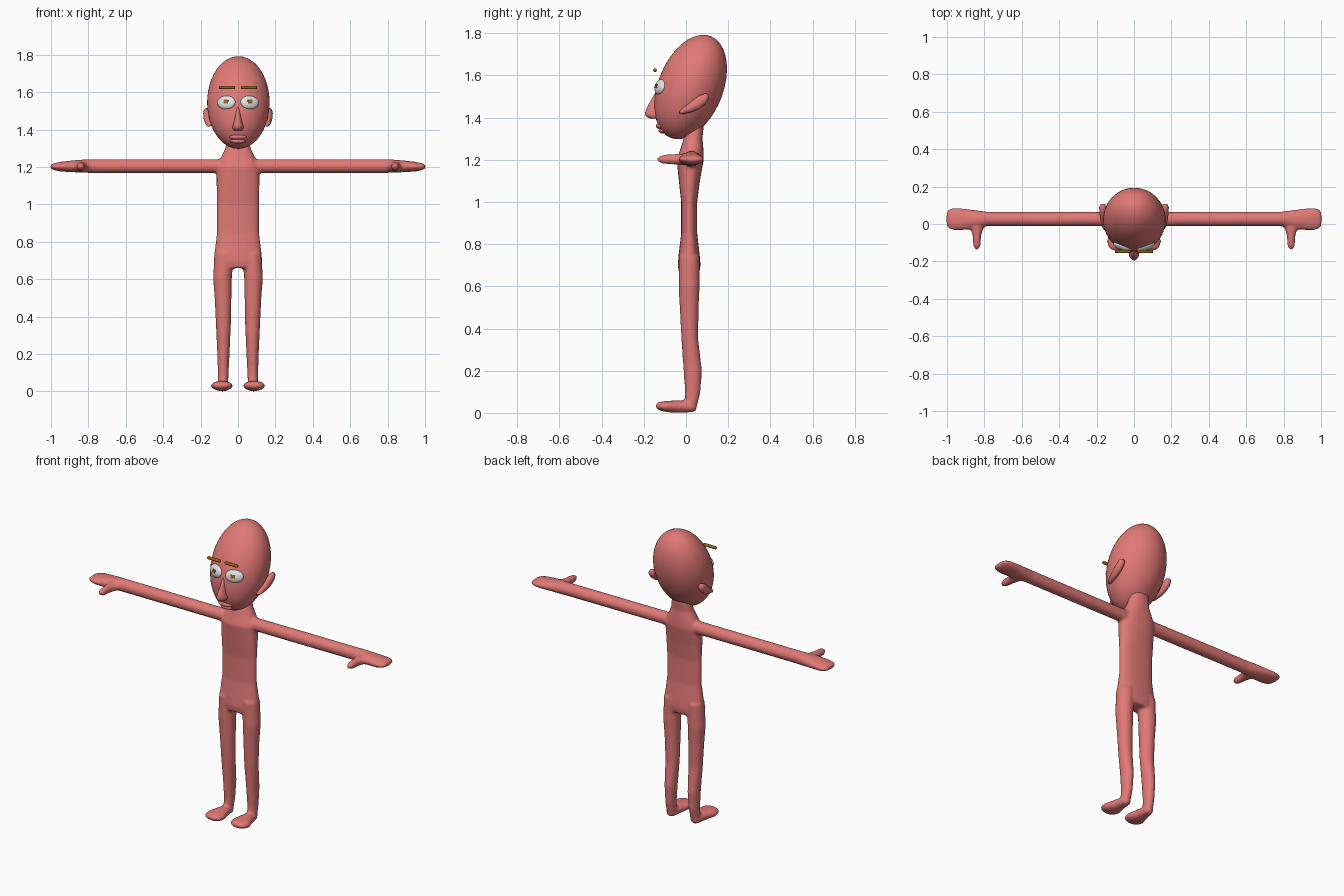
import bpy, bmesh, math
from mathutils import Matrix, Vector

if "Cube" in bpy.data.objects:
    bpy.data.objects.remove(bpy.data.objects["Cube"])


def material(name, rgb):
    m = bpy.data.materials.new(name)
    m.diffuse_color = (*rgb, 1)
    m.use_nodes = True
    m.node_tree.nodes["Principled BSDF"].inputs["Base Color"].default_value = m.diffuse_color
    return m


SKIN = material("salmon skin", (0.75, 0.19, 0.18))
WHITE = material("eye white", (0.85, 0.87, 0.87))
BROWN = material("brow brown", (0.30, 0.12, 0.008))


def finish(name, bm, mat):
    bmesh.ops.recalc_face_normals(bm, faces=bm.faces)
    for f in bm.faces:
        f.smooth = True
    me = bpy.data.meshes.new(name)
    bm.to_mesh(me)
    bm.free()
    me.materials.append(mat)
    ob = bpy.data.objects.new(name, me)
    bpy.context.collection.objects.link(ob)
    return ob


def loft(bm, axis, rings, power=1.0, n=24):
    """Skin elliptical rings (t, a, b, ra, rb) set along an axis; a, b are the other two axes."""
    loops = []
    for t, a, b, ra, rb in rings:
        loop = []
        for i in range(n):
            w = 2 * math.pi * i / n
            c, s = math.cos(w), math.sin(w)
            u = a + ra * math.copysign(abs(c) ** power, c)
            v = b + rb * math.copysign(abs(s) ** power, s)
            p = {'x': (t, u, v), 'y': (u, t, v), 'z': (u, v, t)}[axis]
            loop.append(bm.verts.new(p))
        loops.append(loop)
    for p, q in zip(loops, loops[1:]):
        for i in range(n):
            j = (i + 1) % n
            bm.faces.new((p[i], p[j], q[j], q[i]))
    bm.faces.new(loops[0])
    bm.faces.new(loops[-1])


def ellipsoid(name, loc, radii, mat, rot=Matrix(), seg=32):
    bm = bmesh.new()
    mtx = Matrix.Translation(loc) @ rot @ Matrix.Diagonal((*radii, 1))
    bmesh.ops.create_uvsphere(bm, u_segments=seg, v_segments=seg // 2, radius=1, matrix=mtx)
    return finish(name, bm, mat)


# Body: torso, limbs, hands and feet fused into one smooth skin
bm = bmesh.new()
loft(bm, 'z', [(1.37, 0, .045, .055, .04), (1.30, 0, .033, .068, .045), (1.25, 0, .028, .092, .055),
               (1.20, 0, .020, .115, .064), (1.10, 0, .016, .115, .050), (1.00, 0, .015, .113, .038),
               (.85, 0, .015, .113, .038), (.75, 0, .015, .125, .050), (.70, 0, .015, .130, .054),
               (.66, 0, .015, .115, .048)], power=0.85)
for s in (-1, 1):
    # leg
    loft(bm, 'z', [(z, s * x, y, rx, ry) for z, x, y, rx, ry in (
        (.74, .075, .015, .052, .050), (.60, .083, .015, .050, .050), (.50, .080, .015, .045, .045),
        (.35, .078, .018, .040, .040), (.20, .078, .032, .033, .044), (.10, .079, .032, .029, .037),
        (.05, .080, .025, .028, .032), (.02, .080, .020, .026, .028))])
    # foot
    loft(bm, 'y', [(y, s * x, z, rx, rz) for y, x, z, rx, rz in (
        (.050, .081, .027, .014, .012), (.035, .081, .027, .028, .024), (-.03, .083, .030, .040, .030),
        (-.09, .086, .030, .060, .027), (-.125, .086, .032, .052, .021), (-.143, .086, .033, .028, .010))])
    # arm and hand
    loft(bm, 'x', [(s * x, y, z, ry, rz) for x, y, z, ry, rz in (
        (.05, .026, 1.205, .038, .037), (.78, .027, 1.205, .038, .037), (.82, .027, 1.205, .044, .036),
        (.88, .024, 1.204, .055, .032), (.95, .026, 1.202, .061, .026), (.985, .027, 1.202, .056, .018),
        (1.002, .027, 1.202, .040, .010))])
    # thumb
    loft(bm, 'y', [(y, s * x, 1.202, rx, rz) for y, x, rx, rz in (
        (.02, .835, .045, .028), (-.03, .840, .033, .027), (-.06, .840, .023, .025),
        (-.11, .840, .021, .021), (-.130, .840, .014, .013), (-.137, .840, .007, .007))])
body = finish("body", bm, SKIN)
rm = body.modifiers.new("fuse", 'REMESH')
rm.mode = 'VOXEL'
rm.voxel_size = 0.008
rm.use_smooth_shade = True
sm = body.modifiers.new("soften", 'SMOOTH')
sm.factor = 0.5
sm.iterations = 6

# Head: egg leaning backwards
ellipsoid("head", (0.002, .022, 1.545), (.167, .154, .259), SKIN,
          Matrix.Rotation(math.radians(-21.6), 4, 'X'), 48)

# Nose: wedge that widens and juts out towards the tip
bm = bmesh.new()
loft(bm, 'z', [(1.525, 0, -.128, .007, .014), (1.48, 0, -.138, .014, .030), (1.44, 0, -.145, .022, .044),
               (1.42, 0, -.147, .029, .048), (1.405, 0, -.146, .029, .044), (1.395, 0, -.140, .020, .030)])
finish("nose", bm, SKIN)

# Lips
ellipsoid("upper_lip", (0, -.122, 1.360), (.046, .021, .014), SKIN)
ellipsoid("lower_lip", (0, -.110, 1.338), (.040, .020, .013), SKIN)

for s, side in ((-1, "right"), (1, "left")):
    # Ear: teardrop, wide at the upper back
    bm = bmesh.new()
    loft(bm, 'y', [(y, s * x, z, rx, rz) for y, x, z, rx, rz in (
        (-.032, .150, 1.424, .010, .006), (-.02, .154, 1.429, .015, .013), (.02, .160, 1.448, .020, .024),
        (.06, .165, 1.470, .020, .033), (.09, .167, 1.488, .019, .027), (.106, .167, 1.497, .012, .013))])
    finish(side + "_ear", bm, SKIN)

    # Eye: shallow dome facing along the head surface, with a small square pupil
    rot = Matrix.Rotation(math.radians(21 * s), 4, 'Z') @ Matrix.Rotation(math.radians(-13.6), 4, 'X')
    eye = Vector((s * .062, -.122, 1.545))
    ellipsoid(side + "_eye", eye, (.051, .020, .037), WHITE, rot)
    bm = bmesh.new()
    spot = eye + rot @ Vector((-s * .005, -.019, 0))
    bmesh.ops.create_cube(bm, size=1, matrix=Matrix.Translation(spot) @ rot
                          @ Matrix.Diagonal((.025, .007, .020, 1)))
    pupil = finish(side + "_pupil", bm, BROWN)
    for f in pupil.data.polygons:
        f.use_smooth = False

    # Eyebrow: round bar floating in front of the forehead
    bm = bmesh.new()
    loft(bm, 'x', [(s * x, -.147, 1.625, r, r) for x, r in (
        (.016, .006), (.020, .009), (.098, .009), (.102, .006))], n=12)
    finish(side + "_eyebrow", bm, BROWN)
